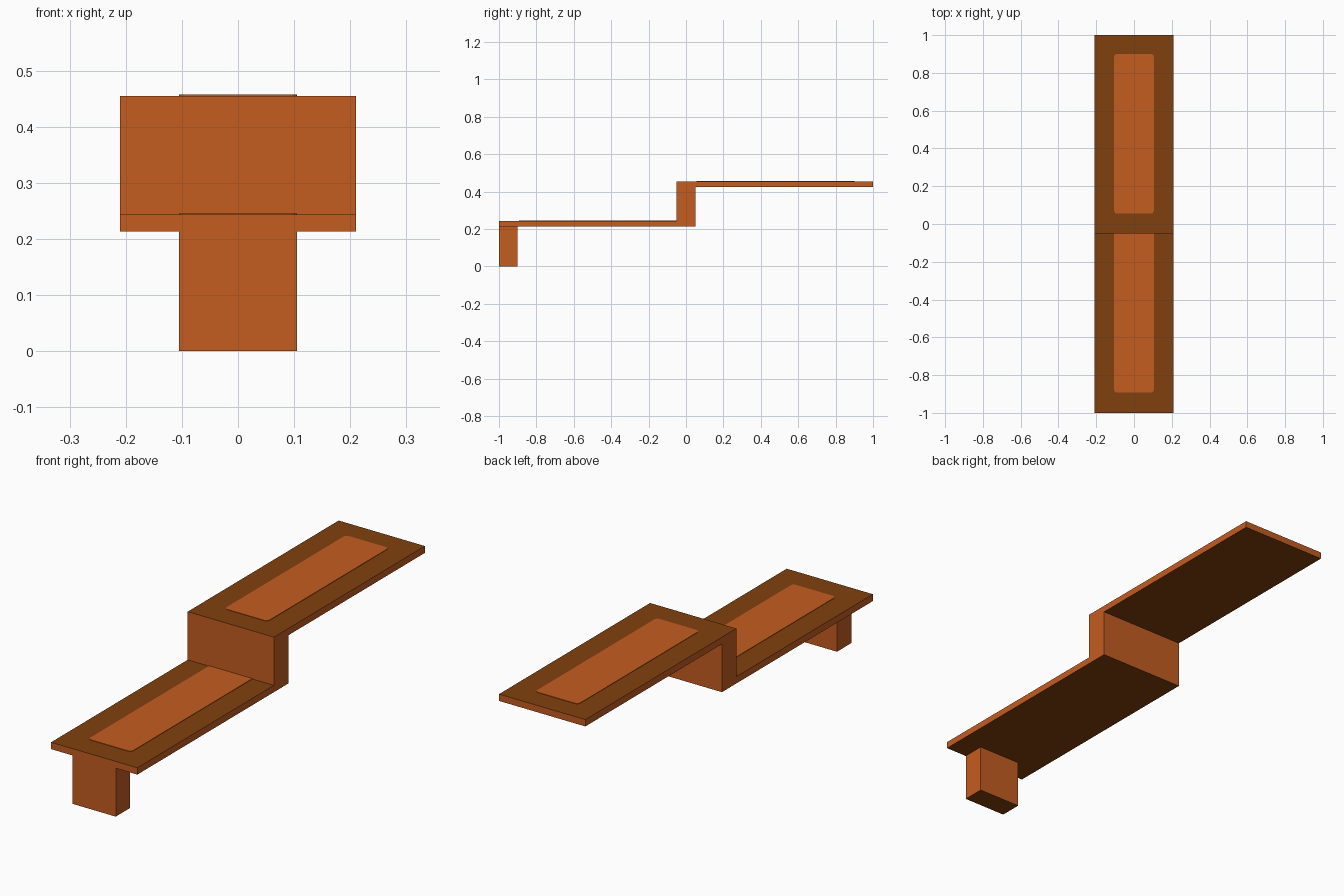
import bpy, bmesh, math
from mathutils import Vector

cube = bpy.data.objects.get("Cube")
if cube:
    bpy.data.objects.remove(cube, do_unlink=True)


def make_material(name, rgb):
    mat = bpy.data.materials.new(name)
    mat.use_nodes = True
    mat.diffuse_color = (*rgb, 1)
    mat.node_tree.nodes["Principled BSDF"].inputs["Base Color"].default_value = (*rgb, 1)
    return mat


ORANGE = make_material("burnt orange", (0.552, 0.107, 0.0144))
BROWN = make_material("dark brown", (0.216, 0.0513, 0.0044))


def extrude_outline(name, points, offset, level_slot):
    """Extrude a flat outline; level faces get the material in level_slot."""
    bm = bmesh.new()
    face = bm.faces.new([bm.verts.new(p) for p in points])
    grown = bmesh.ops.extrude_face_region(bm, geom=[face], use_keep_orig=True)
    moved = [v for v in grown["geom"] if isinstance(v, bmesh.types.BMVert)]
    bmesh.ops.translate(bm, verts=moved, vec=Vector(offset))
    bmesh.ops.recalc_face_normals(bm, faces=bm.faces)
    for f in bm.faces:
        f.material_index = level_slot if abs(f.normal.z) > 0.5 else 0
    mesh = bpy.data.meshes.new(name)
    bm.to_mesh(mesh)
    bm.free()
    for mat in (ORANGE, BROWN):
        mesh.materials.append(mat)
    obj = bpy.data.objects.new(name, mesh)
    bpy.context.collection.objects.link(obj)
    return obj


HALF = 0.21        # half width of the shelves
INNER = 0.105      # half width of the leg and the panels
LOW, LOW_TOP = 0.213, 0.243
HIGH, HIGH_TOP = 0.425, 0.455
STEP = 0.05        # half depth of the riser

# Two shelves joined by the riser, as one stepped profile
profile = [(-1, LOW), (STEP, LOW), (STEP, HIGH), (1, HIGH),
           (1, HIGH_TOP), (-STEP, HIGH_TOP), (-STEP, LOW_TOP), (-1, LOW_TOP)]
extrude_outline("stepped_shelf", [(-HALF, y, z) for y, z in profile],
                (2 * HALF, 0, 0), 1)

# Front leg
leg = [(-INNER, -1, 0), (INNER, -1, 0), (INNER, -0.9, 0), (-INNER, -0.9, 0)]
extrude_outline("front_leg", leg, (0, 0, LOW), 1)


# Painted panels with small rounded corners
def panel(name, y0, y1, z, r0, r1):
    corners = [(1, y1, -1, r1, 0), (-1, y1, -1, r1, 90),
               (-1, y0, 1, r0, 180), (1, y0, 1, r0, 270)]
    points = []
    for side, y, inward, r, start in corners:
        if r == 0:
            points.append((side * INNER, y, z))
            continue
        for i in range(4):
            a = math.radians(start + 30 * i)
            points.append((side * (INNER - r) + r * math.cos(a),
                           y + inward * r + r * math.sin(a), z))
    extrude_outline(name, points, (0, 0, 0.002), 0)


panel("upper_panel", 0.055, 0.9, HIGH_TOP, 0.015, 0.015)
panel("lower_panel", -0.893, -STEP, LOW_TOP, 0.015, 0)
